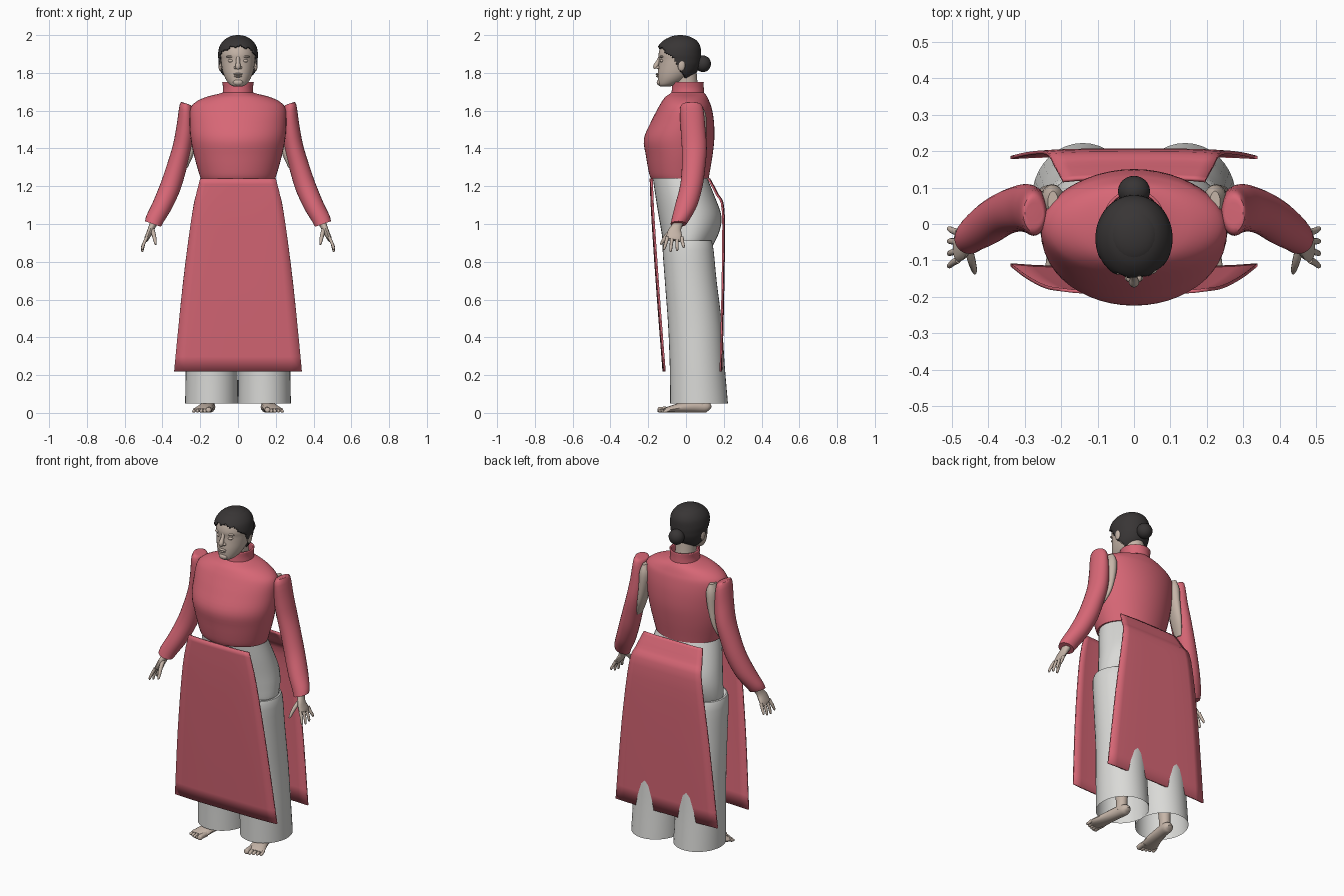
import bpy, bmesh, math
from mathutils import Vector

if "Cube" in bpy.data.objects:
    bpy.data.objects.remove(bpy.data.objects["Cube"])


def material(name, rgb):
    m = bpy.data.materials.new(name)
    m.use_nodes = True
    m.diffuse_color = (*rgb, 1)
    m.node_tree.nodes["Principled BSDF"].inputs["Base Color"].default_value = (*rgb, 1)
    return m


RED = material("rose cloth", (0.68, 0.135, 0.18))
WHITE = material("white cloth", (0.70, 0.70, 0.68))
SKIN = material("skin", (0.56, 0.46, 0.39))
HAIR = material("dark hair", (0.04, 0.036, 0.036))


def finish(name, bm, mat, mirror=False, thick=0):
    bmesh.ops.recalc_face_normals(bm, faces=bm.faces)
    me = bpy.data.meshes.new(name)
    bm.to_mesh(me)
    bm.free()
    me.materials.append(mat)
    me.polygons.foreach_set("use_smooth", [True] * len(me.polygons))
    me.set_sharp_from_angle(angle=math.radians(42))
    ob = bpy.data.objects.new(name, me)
    bpy.context.collection.objects.link(ob)
    if thick:
        mod = ob.modifiers.new("thickness", "SOLIDIFY")
        mod.thickness, mod.offset = thick, 0
    if mirror:
        ob.modifiers.new("mirror", "MIRROR")
    return ob


def skin_rings(bm, rings, caps):
    vs = [[bm.verts.new(p) for p in r] for r in rings]
    n = len(vs[0])
    for a, b in zip(vs, vs[1:]):
        for i in range(n):
            j = (i + 1) % n
            bm.faces.new((a[i], a[j], b[j], b[i]))
    if caps[0]:
        bm.faces.new(vs[0])
    if caps[1]:
        bm.faces.new(vs[-1])


def smooth_rows(rows, sub):
    # Catmull-Rom interpolation between rows of numbers
    out = []
    for i in range(len(rows) - 1):
        quad = [rows[max(i - 1, 0)], rows[i], rows[i + 1], rows[min(i + 2, len(rows) - 1)]]
        for k in range(sub):
            t = k / sub
            out.append([b + t / 2 * (c - a + t * (2 * a - 5 * b + 4 * c - d + t * (3 * (b - c) + d - a)))
                        for a, b, c, d in zip(*quad)])
    return out + [list(rows[-1])]


def loft(name, rows, mat, sub=4, seg=36, caps=(True, True), tilt=0, grow=0,
         keep=None, **kw):
    # each row: height, centre x, half width, front y, back y
    rings = []
    for z, cx, rx, yf, yb in smooth_rows(rows, sub):
        cy, ry = (yf + yb) / 2, (yb - yf) / 2 + grow
        ring = []
        for i in range(seg):
            a = 2 * math.pi * i / seg
            dx = (rx + grow) * math.cos(a)
            ring.append((cx + dx, cy + ry * math.sin(a), z + tilt * dx))
        rings.append(ring)
    bm = bmesh.new()
    skin_rings(bm, rings, caps)
    if keep:
        drop = [f for f in bm.faces if not keep(f.calc_center_median())]
        bmesh.ops.delete(bm, geom=drop, context="FACES")
    return finish(name, bm, mat, **kw)


def tube(name, path, mat, ref=(0, 0, 1), sub=3, seg=14, **kw):
    # each path row: x, y, z, half width, half height
    rows = smooth_rows(path, sub)
    pts = [Vector(r[:3]) for r in rows]
    rings = []
    for i, r in enumerate(rows):
        d = (pts[min(i + 1, len(pts) - 1)] - pts[max(i - 1, 0)]).normalized()
        side = d.cross(Vector(ref)).normalized()
        up = side.cross(d)
        rings.append([pts[i] + side * r[3] * math.cos(t) + up * r[4] * math.sin(t)
                      for t in (2 * math.pi * k / seg for k in range(seg))])
    bm = bmesh.new()
    skin_rings(bm, rings, (True, True))
    return finish(name, bm, mat, **kw)


def ball(name, loc, size, mat, **kw):
    bm = bmesh.new()
    bmesh.ops.create_uvsphere(bm, u_segments=24, v_segments=14, radius=1)
    for v in bm.verts:
        v.co = Vector(c * s + o for c, s, o in zip(v.co, size, loc))
    return finish(name, bm, mat, **kw)


def panel(name, rows, bow, mat):
    # hanging cloth; each row: height, half width, y
    n = 12
    bm = bmesh.new()
    grid = []
    for z, w, y in smooth_rows(rows, 4):
        us = [2 * k / n - 1 for k in range(n + 1)]
        grid.append([bm.verts.new((u * w, y + bow * (1 - u ** 4), z)) for u in us])
    for a, b in zip(grid, grid[1:]):
        for i in range(n):
            bm.faces.new((a[i], a[i + 1], b[i + 1], b[i]))
    return finish(name, bm, mat, thick=0.009)


# Tunic body and stand-up collar
loft("tunic_body", [(1.24, 0, .197, -.185, .12), (1.27, 0, .207, -.196, .125),
                    (1.36, 0, .232, -.212, .14), (1.45, 0, .25, -.223, .15),
                    (1.54, 0, .256, -.186, .148), (1.61, 0, .252, -.15, .137),
                    (1.645, 0, .225, -.13, .125), (1.672, 0, .17, -.11, .113),
                    (1.69, 0, .1, -.085, .1), (1.70, 0, .07, -.072, .09)], RED, seg=48)
loft("collar", [(1.685, 0, .078, -.074, .092), (1.72, 0, .075, -.07, .09),
                (1.752, 0, .08, -.068, .09)], RED, caps=(False, False), thick=.008)

# Sleeves
loft("sleeves", [(1.637, .272, .02, .01, .05), (1.622, .274, .034, -.03, .088),
                 (1.5, .280, .046, -.028, .103), (1.4, .297, .048, -.022, .11),
                 (1.3, .325, .05, -.022, .102), (1.2, .357, .052, -.032, .088),
                 (1.1, .4, .05, -.058, .06), (1.03, .438, .046, -.075, .022),
                 (1.0, .45, .042, -.082, .002)], RED, seg=24, tilt=.35, mirror=True)
# Bare skin between the back of the tunic and the sleeves
loft("underarms", [(1.62, .222, .014, .03, .09), (1.57, .222, .032, .02, .107),
                   (1.48, .23, .028, .02, .108), (1.38, .25, .02, .02, .1),
                   (1.3, .278, .012, .02, .07)], SKIN, seg=20, mirror=True)

# Hands
tube("palms", [(.442, -.035, 1.02, .028, .024), (.455, -.05, .985, .027, .018),
               (.468, -.06, .955, .038, .016), (.483, -.062, .925, .042, .013),
               (.488, -.064, .915, .034, .009)], SKIN, ref=(1, 0, 0), mirror=True)
for i, name in enumerate(("index", "middle", "ring", "little")):
    y = -.098 + i * .025
    tip_y = -.115 + i * .034
    low = (.862, .852, .857, .872)[i]
    tube(name + "_fingers", [(.482, y, .93, .010, .009), (.497, (y + tip_y) / 2, .9, .009, .008),
                             (.506, tip_y, low + .01, .007, .007), (.507, tip_y, low, .003, .003)],
         SKIN, ref=(1, 0, 0), seg=10, mirror=True)
tube("thumbs", [(.455, -.06, .975, .012, .012), (.445, -.1, .94, .012, .011),
                (.438, -.125, .905, .009, .008), (.436, -.135, .89, .004, .004)],
     SKIN, ref=(1, 0, 0), seg=10, mirror=True)

# Trousers: hips and two wide open legs
loft("trouser_hips", [(1.245, 0, .188, -.176, .112), (1.15, 0, .212, -.162, .15),
                      (1.05, 0, .232, -.146, .186), (.97, 0, .242, -.132, .18),
                      (.89, 0, .238, -.118, .145), (.85, 0, .2, -.09, .12)], WHITE)
loft("trouser_legs", [(.908, .133, .1, -.1, .115), (.895, .133, .126, -.124, .141),
                      (.7, .134, .13, -.112, .162), (.47, .136, .133, -.095, .19),
                      (.25, .139, .137, -.086, .205), (.05, .14, .14, -.084, .222)],
     WHITE, caps=(True, False), mirror=True)

# Long front and back panels
panel("front_panel", [(1.24, .2, -.18), (1.05, .243, -.172), (.65, .295, -.145),
                      (.22, .338, -.112)], -.008, RED)
panel("back_panel", [(1.24, .195, .118), (1.16, .218, .16), (1.07, .24, .194), (.7, .29, .193),
                     (.22, .338, .182)], .006, RED)

# Feet
loft("ankles", [(.03, .155, .032, .04, .115), (.08, .153, .03, .045, .11),
                (.25, .15, .04, .03, .12)], SKIN, seg=18, mirror=True)
tube("feet", [(.148, .128, .022, .014, .012), (.15, .11, .03, .03, .029),
              (.158, .05, .033, .034, .032), (.172, -.03, .027, .042, .026),
              (.186, -.09, .018, .05, .016), (.19, -.112, .014, .045, .010)],
     SKIN, mirror=True)
for i in range(5):
    r = .015 if i == 0 else .0105 - i * .0006
    x = .152 + i * .0195
    reach = -.155 + .0085 * i + (.004 if i == 0 else 0)
    tube("toe_%d" % (i + 1), [(x, -.085, .018, r, r), (x + .003, reach + .02, r + .003, r, r),
                              (x + .004, reach + .005, r, r, r * .9),
                              (x + .004, reach, r, r * .4, r * .4)], SKIN, seg=10, mirror=True)

# Head and neck
head = [(1.727, 0, .018, -.135, -.09), (1.737, 0, .042, -.146, -.05),
        (1.765, 0, .064, -.149, 0), (1.80, 0, .079, -.149, .04),
        (1.84, 0, .087, -.145, .06), (1.87, 0, .09, -.143, .065),
        (1.90, 0, .092, -.145, .066), (1.94, 0, .084, -.134, .062),
        (1.97, 0, .062, -.105, .042), (1.986, 0, .034, -.07, .01), (1.991, 0, .008, -.04, -.02)]
loft("head", head, SKIN)
loft("neck", [(1.67, 0, .062, -.058, .075), (1.74, 0, .056, -.058, .062),
              (1.82, 0, .056, -.07, .055)], SKIN)


def under_hair(p):
    # hairline drops from the forehead, past the temples, to the nape
    wave = .006 * math.sin(p.x * 130)
    if p.y < -.07:
        return p.z > 1.885 + (-.07 - p.y) * .75 + wave
    return p.z > max(1.775, 1.885 - (p.y + .07) * 1.7)


loft("hair", head, HAIR, sub=6, seg=64, grow=.009, keep=under_hair, thick=.009)
ball("hair_crown", (0, -.03, 1.965), (.07, .078, .035), HAIR)
ball("hair_bun", (0, .09, 1.848), (.044, .042, .044), HAIR)

# Face details
tube("nose", [(0, -.136, 1.885, .010, .010), (0, -.148, 1.86, .010, .010),
              (0, -.16, 1.836, .014, .014), (0, -.158, 1.823, .011, .012)],
     SKIN, ref=(0, 1, 0))
ball("nostrils", (.013, -.147, 1.828), (.009, .012, .008), SKIN, mirror=True)
ball("upper_lip", (0, -.149, 1.793), (.025, .012, .006), SKIN)
ball("lower_lip", (0, -.148, 1.782), (.021, .012, .006), SKIN)
ball("chin", (0, -.14, 1.75), (.026, .015, .017), SKIN)
ball("eyelids", (.037, -.127, 1.864), (.017, .012, .009), SKIN, mirror=True)
ball("brows", (.037, -.127, 1.886), (.026, .012, .007), SKIN, mirror=True)
ball("ears", (.094, -.025, 1.842), (.010, .02, .032), SKIN, mirror=True)
